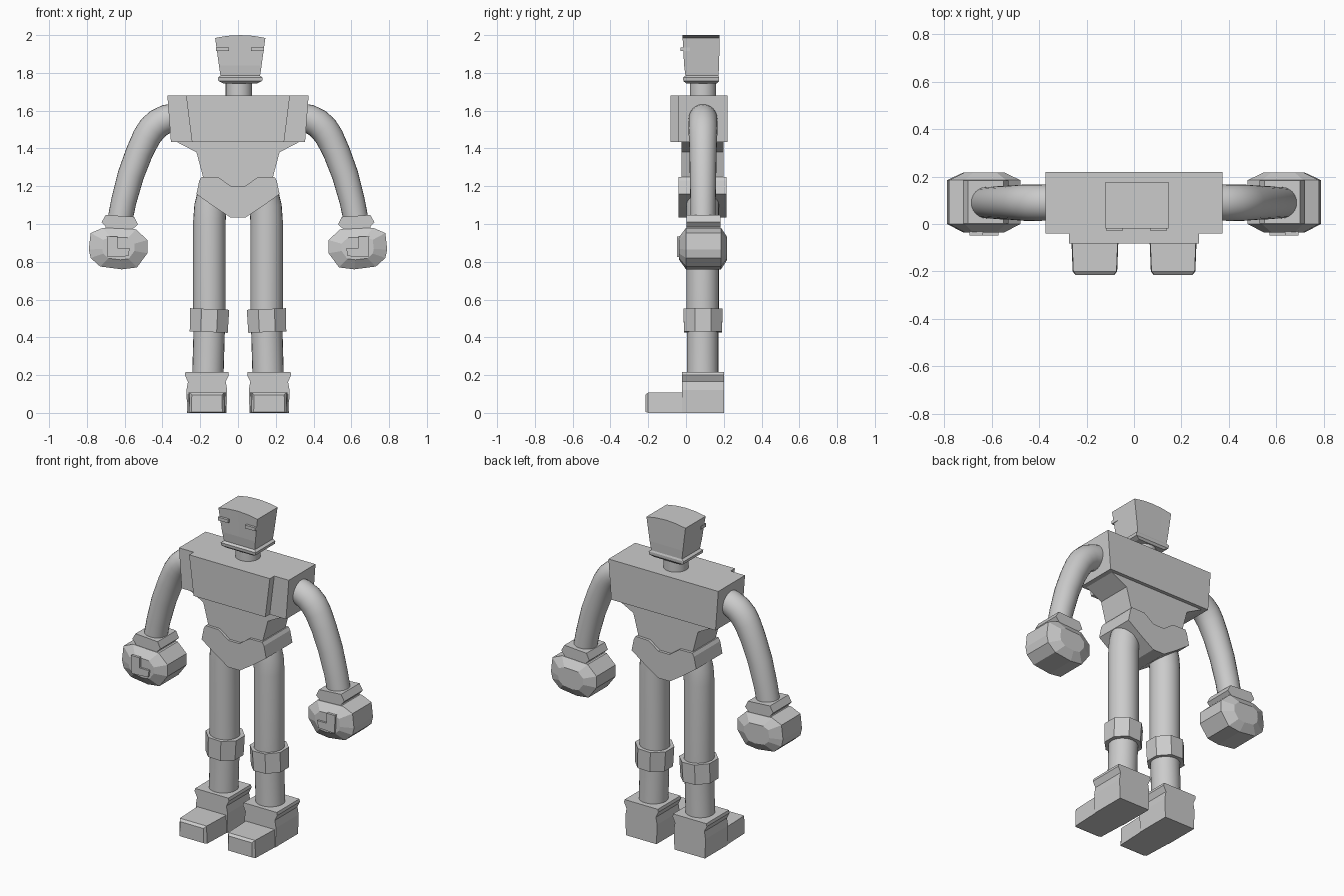
import bpy, bmesh, math
from mathutils import Vector

if "Cube" in bpy.data.objects:
    bpy.data.objects.remove(bpy.data.objects["Cube"])


def finish(bm, name, mirror=False, smooth=False):
    bmesh.ops.recalc_face_normals(bm, faces=bm.faces)
    me = bpy.data.meshes.new(name)
    bm.to_mesh(me)
    bm.free()
    ob = bpy.data.objects.new(name, me)
    bpy.context.collection.objects.link(ob)
    if mirror:
        ob.modifiers.new("Mirror", 'MIRROR')
    if smooth:
        bpy.ops.object.select_all(action='DESELECT')
        ob.select_set(True)
        bpy.context.view_layer.objects.active = ob
        bpy.ops.object.shade_smooth_by_angle(angle=math.radians(35))
    return ob


def loft(name, rings, **kw):
    bm = bmesh.new()
    vs = [[bm.verts.new(p) for p in r] for r in rings]
    n = len(vs[0])
    for a, b in zip(vs, vs[1:]):
        for i in range(n):
            j = (i + 1) % n
            bm.faces.new((a[i], a[j], b[j], b[i]))
    bm.faces.new(vs[0])
    bm.faces.new(vs[-1])
    return finish(bm, name, **kw)


def prism(name, profile, y0, y1, **kw):
    """Front-view (x, z) outline extruded along y."""
    return loft(name, [[(x, y, z) for x, z in profile] for y in (y0, y1)], **kw)


def both(half):
    """Complete a right-hand outline with its left reflection."""
    return half + [(-x, z) for x, z in reversed(half) if x > 1e-6]


def tube(name, path, yc, sides=24, smooth=True, turn=0.0, mirror=True):
    """Round tube along (x, z, radius) points in the plane y = yc."""
    rings = []
    for i, (x, z, r) in enumerate(path):
        a, b = path[max(i - 1, 0)], path[min(i + 1, len(path) - 1)]
        t = Vector((b[0] - a[0], 0, b[1] - a[1])).normalized()
        n, c = Vector((t.z, 0, -t.x)), Vector((x, yc, z))
        angles = [2 * math.pi * k / sides + turn for k in range(sides)]
        rings.append([c + r * (math.cos(q) * n + math.sin(q) * Vector((0, 1, 0))) for q in angles])
    return loft(name, rings, smooth=smooth, mirror=mirror)


# Head: stacked boxes with an arched crown and a flared jaw
HX = 0.012
head = []
for z, h, y0, y1, arch in [(1.745, .09, 0, .165, 0), (1.757, .116, -.014, .175, 0),
                           (1.775, .119, -.016, .176, 0), (1.785, .105, -.003, .172, 0),
                           (1.84, .113, -.01, .175, 0), (1.985, .133, -.018, .178, .015)]:
    us = [-1, -.5, 0, .5, 1]
    head.append([(HX + h * u, y0, z + arch * (1 - u * u)) for u in us] +
                [(HX + h * u, y1, z + arch * (1 - u * u)) for u in reversed(us)])
loft("head", head)
for side, x in (("left", -.082), ("right", .104)):
    prism("eye_" + side, [(x - .034, 1.915), (x + .034, 1.915), (x + .034, 1.935), (x - .034, 1.935)],
          -.03, .02)
tube("neck", [(.005, 1.66, .07), (.005, 1.76, .07)], .09, mirror=False)

# Chest block, breast plate, tapered abdomen and notched belt
prism("chest", both([(.374, 1.68), (.355, 1.435)]), -.04, .22)
prism("chest_plate", both([(.275, 1.68), (.244, 1.435)]), -.083, -.03)
prism("abdomen", both([(.335, 1.44), (.22, 1.38), (.18, 1.23), (.1, 1.15)]), -.024, .198)
prism("belt", both([(.037, 1.2), (.105, 1.248), (.193, 1.25), (.205, 1.23), (.22, 1.158),
                    (.125, 1.09), (.04, 1.035)]), -.04, .215)

# Arms
tube("arm", [(.33, 1.565, .074), (.375, 1.557, .076), (.42, 1.535, .077), (.455, 1.503, .077),
             (.484, 1.46, .075), (.522, 1.38, .072), (.567, 1.26, .07), (.605, 1.12, .067),
             (.625, 1.02, .066)], .09)

# Wrist cuffs and faceted fists
prism("wrist_cuff", [(.70, 1.048), (.55, 1.038), (.53, .998), (.555, .975), (.53, .95),
                     (.72, .95), (.70, .985), (.722, 1.01)], .003, .183, mirror=True)
outline = [(.715, .98), (.54, .972), (.48, .915), (.48, .845), (.535, .77), (.615, .76),
           (.73, .775), (.78, .82), (.79, .865), (.78, .952)]
bm = bmesh.new()
for y, s in ((-.036, .55), (0, 1), (.185, 1), (.218, .55)):
    for x, z in outline:
        bm.verts.new((.632 + (x - .632) * s, y, .872 + (z - .872) * s))
bmesh.ops.convex_hull(bm, input=bm.verts)
bmesh.ops.dissolve_limit(bm, angle_limit=.03, verts=bm.verts, edges=bm.edges)
finish(bm, "fist", mirror=True)
prism("thumb", [(.695, .935), (.637, .935), (.637, .873), (.573, .873), (.58, .83), (.69, .825)],
      -.048, 0, mirror=True)

# Legs and octagonal knee bands
tube("leg", [(.115, 1.2, .083), (.132, 1.15, .085), (.146, 1.09, .086), (.151, 1.02, .086),
             (.151, .55, .086), (.153, .42, .083), (.16, .18, .083)], .088)
tube("knee_band", [(.15, .55, .112), (.155, .428, .109)], .09, sides=8, smooth=False,
     turn=math.pi / 8)

# Boots: flared ankle block plus a tapered toe
FX = .165
ankle = [(.104, 0), (.108, .12), (.1, .165), (.117, .2), (.113, .217)]
prism("boot_ankle", [(FX + x, z) for x, z in ankle] + [(FX - x, z) for x, z in reversed(ankle)],
      -.02, .2, mirror=True)
loft("boot_toe", [[(FX - h, y, lo), (FX + h, y, lo), (FX + h * .97, y, hi), (FX - h * .97, y, hi)]
                  for y, h, lo, hi in ((.05, .104, 0, .108), (-.2, .094, 0, .108),
                                       (-.215, .082, .006, .096))], mirror=True)
